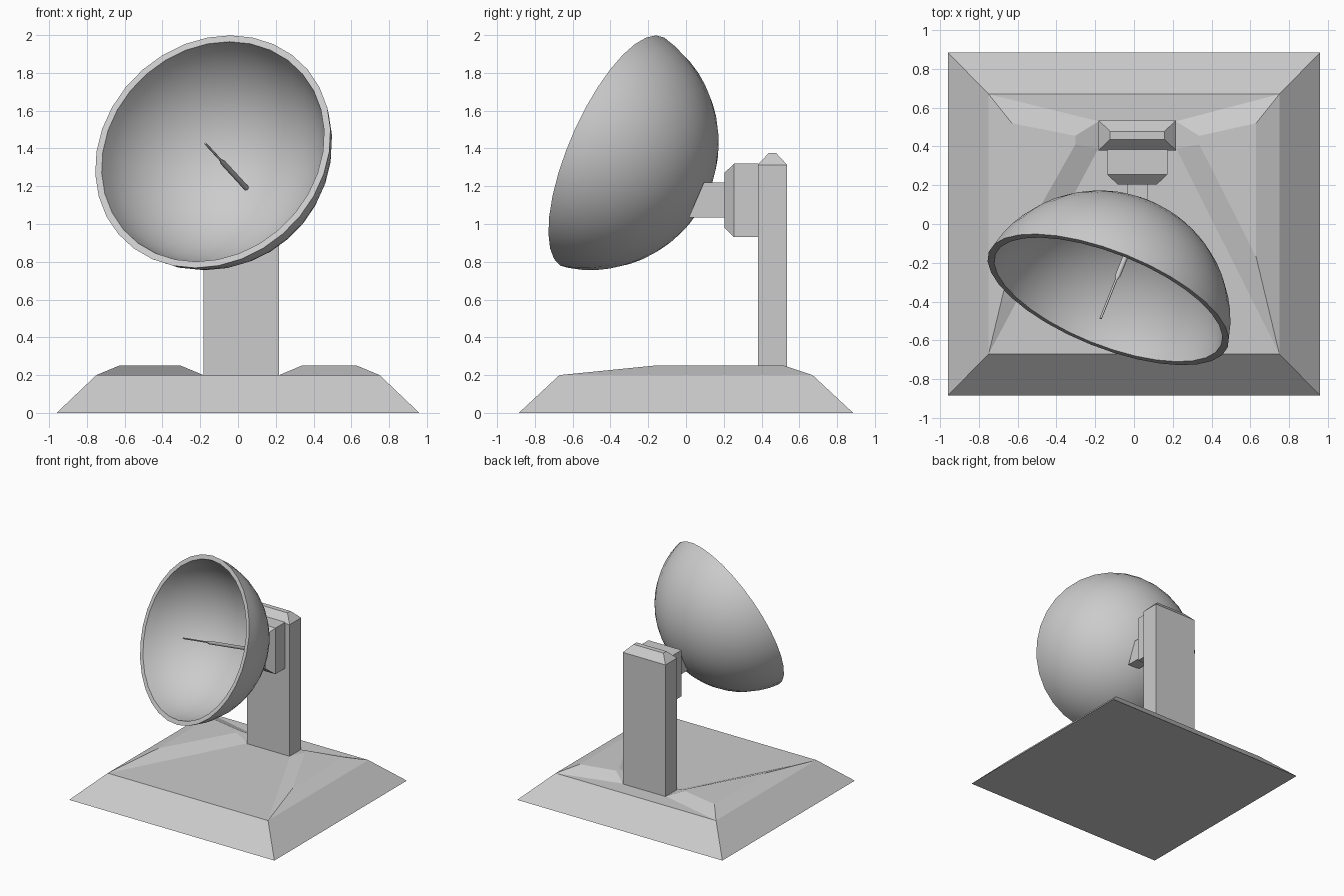
import bpy
from math import sin, cos, pi, asin, sqrt
from mathutils import Vector, Matrix
import bmesh

if "Cube" in bpy.data.objects:
    bpy.data.objects.remove(bpy.data.objects["Cube"])


def loft(name, rings, cap=True, matrix=None):
    """Skin equal-length rings of points; cap both ends unless told not to."""
    bm = bmesh.new()
    loops = [[bm.verts.new(p) for p in ring] for ring in rings]
    n = len(loops[0])
    for a, b in zip(loops, loops[1:]):
        for i in range(n):
            j = (i + 1) % n
            bm.faces.new((a[i], a[j], b[j], b[i]))
    if cap:
        bm.faces.new(loops[0][::-1])
        bm.faces.new(loops[-1])
    bmesh.ops.remove_doubles(bm, verts=bm.verts, dist=1e-5)
    bmesh.ops.recalc_face_normals(bm, faces=bm.faces)
    me = bpy.data.meshes.new(name)
    bm.to_mesh(me)
    bm.free()
    ob = bpy.data.objects.new(name, me)
    bpy.context.collection.objects.link(ob)
    if matrix:
        ob.matrix_world = matrix
    return ob


def smooth(ob, angle):
    bpy.ops.object.select_all(action='DESELECT')
    ob.select_set(True)
    bpy.context.view_layer.objects.active = ob
    bpy.ops.object.shade_smooth_by_angle(angle=angle)


def rect_z(x0, x1, y0, y1, z):
    return [(x0, y0, z), (x1, y0, z), (x1, y1, z), (x0, y1, z)]


def rect_y(x0, x1, z0, z1, y_low, y_high):
    return [(x0, y_low, z0), (x1, y_low, z0), (x1, y_high, z1), (x0, y_high, z1)]


def circle(r, z, n):
    return [(r * cos(2 * pi * i / n), r * sin(2 * pi * i / n), z) for i in range(n)]


# Tapered base
loft("base", [rect_z(-.96, .96, -.885, .885, 0), rect_z(-.75, .75, -.67, .67, .2)])

# Raised wedges either side of the post
PX = .017  # post centre line
for side, name in ((-1, "left_wedge"), (1, "right_wedge")):
    low = [(side * .75, .67), (side * .75, -.67), (PX + side * .2, .39), (PX + side * .2, .53)]
    top = [(side * .63, .52), (side * .63, -.17), (PX + side * .32, .41), (PX + side * .32, .455)]
    loft(name, [[(x, y, .2) for x, y in low], [(x, y, .25) for x, y in top]])

# Upright post with chamfered top
loft("post", [rect_z(PX - .2, PX + .2, .38, .535, .2),
              rect_z(PX - .2, PX + .2, .38, .535, 1.313),
              rect_z(PX - .14, PX + .14, .437, .478, 1.375)])

# Pivot block on the front of the post
loft("pivot_block", [rect_y(PX - .155, PX + .155, .93, 1.32, .385, .385),
                     rect_y(PX - .155, PX + .155, .93, 1.32, .255, .255),
                     rect_y(PX - .1, PX + .1, .98, 1.27, .203, .203)])

# Arm reaching the back of the dish
loft("dish_arm", [rect_y(PX - .053, PX + .053, 1.035, 1.22, .21, .21),
                  rect_y(PX - .053, PX + .053, 1.035, 1.22, .015, .095)])

# Dish frame: local z is the direction the dish faces, origin at the rim centre
axis = Vector((-.345, -.86, .375)).normalized()
frame = Matrix.Translation((-.133, -.39, 1.383)) @ axis.to_track_quat('Z', 'Y').to_matrix().to_4x4()


def cap_profile(r, depth, steps=12):
    """(radius, z) points of a spherical bowl, from its bottom to its rim."""
    s = (r * r + depth * depth) / (2 * depth)
    rim = asin(min(1, r / s))
    if depth > s:
        rim = pi - rim
    return [(s * sin(rim * i / steps), s - depth - s * cos(rim * i / steps))
            for i in range(steps + 1)]


# Dish shell with a flat rim
outer, inner = cap_profile(.664, .545), cap_profile(.628, .512)
profile = outer[1:] + inner[:0:-1]
rings = [circle(r, z, 32) for r, z in profile]
dish = loft("dish", [circle(.002, outer[0][1], 32)] + rings + [circle(.002, inner[0][1], 32)])
dish.matrix_world = frame
smooth(dish, .7)

# Stepped feed rod along the dish axis
feed = loft("feed_rod", [circle(.014, -.52, 8), circle(.014, -.15, 8),
                         circle(.006, -.12, 8), circle(.006, .113, 8)], matrix=frame)
smooth(feed, .9)
